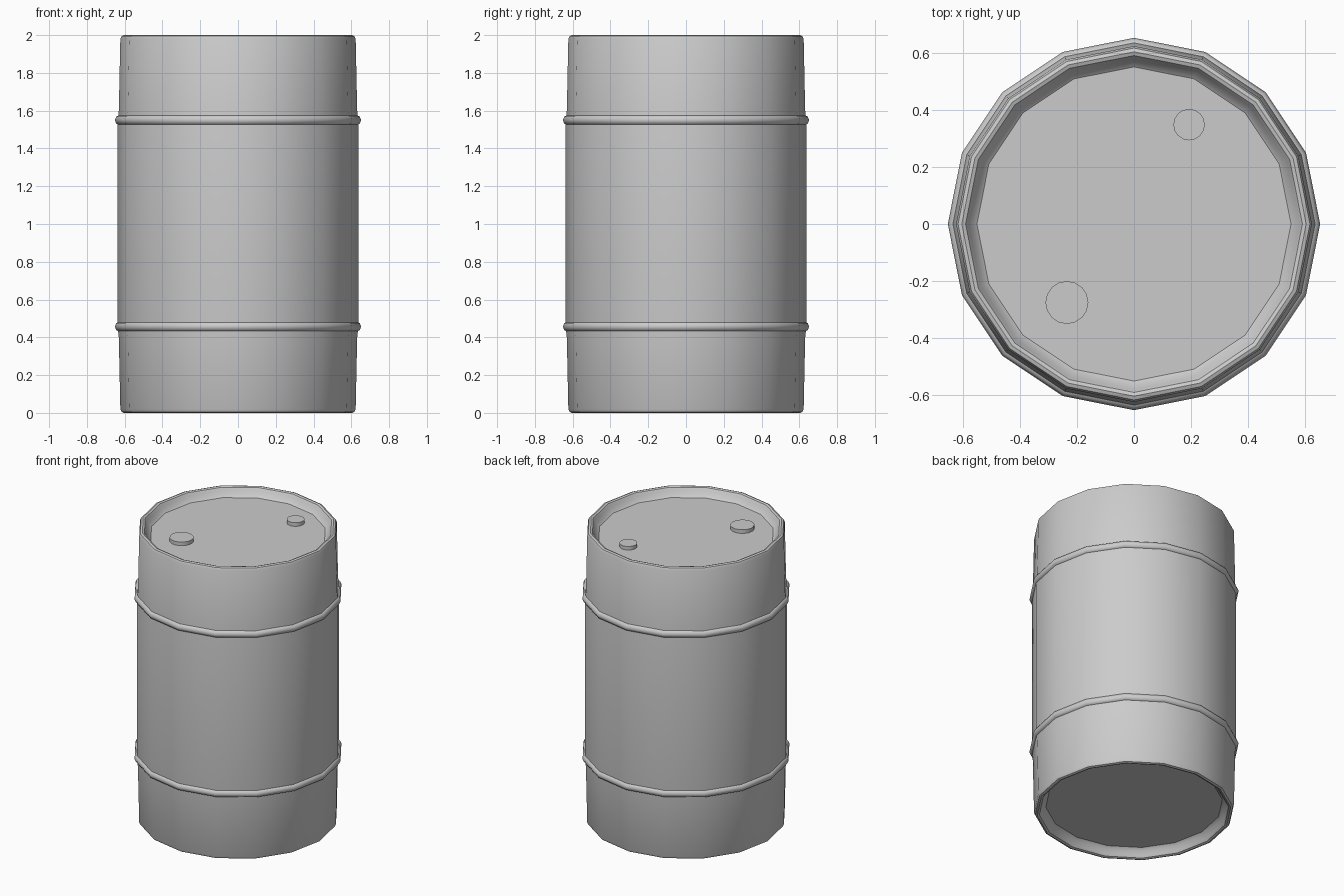
import bpy, bmesh, math
from mathutils import Vector

if "Cube" in bpy.data.objects:
    bpy.data.objects.remove(bpy.data.objects["Cube"])

def lathe(name, profile, sides, center=(0, 0), angle=35, closed=False):
    """Revolve an (r, z) profile around z; r = 0 ends are filled as caps."""
    bm = bmesh.new()
    rings = []
    for r, z in profile:
        rings.append([bm.verts.new((r * math.cos(2 * math.pi * i / sides),
                                    r * math.sin(2 * math.pi * i / sides), z))
                      for i in range(sides)])
    pairs = list(zip(rings, rings[1:]))
    if closed:
        pairs.append((rings[-1], rings[0]))
    for a, b in pairs:
        for i in range(sides):
            j = (i + 1) % sides
            bm.faces.new((a[i], a[j], b[j], b[i]))
    if not closed:
        bm.faces.new(rings[0])
        bm.faces.new(rings[-1])
    bmesh.ops.recalc_face_normals(bm, faces=bm.faces)
    mesh = bpy.data.meshes.new(name)
    bm.to_mesh(mesh)
    bm.free()
    ob = bpy.data.objects.new(name, mesh)
    ob.location = Vector((center[0], center[1], 0))
    bpy.context.collection.objects.link(ob)
    bpy.ops.object.select_all(action='DESELECT')
    ob.select_set(True)
    bpy.context.view_layer.objects.active = ob
    bpy.ops.object.shade_smooth_by_angle(angle=math.radians(angle))
    return ob

SIDES = 16

# Drum shell: upper half profile from recessed lid over the rim, mirrored below
upper = [(0.55, 1.942), (0.567, 1.955), (0.58, 1.98), (0.59, 1.995),
         (0.603, 2.0), (0.616, 1.995), (0.623, 1.98), (0.631, 1.6), (0.637, 1.55)]
profile = upper + [(r, 2 - z) for r, z in reversed(upper)]
lathe("drum_body", profile, SIDES)

# Rolling hoops
for name, z in (("lower_hoop", 0.457), ("upper_hoop", 1.55)):
    hoop = [(0.625 + 0.027 * math.cos(t * math.pi / 4),
             z + 0.027 * math.sin(t * math.pi / 4)) for t in range(8)]
    lathe(name, hoop, SIDES, angle=50, closed=True)

# Bung caps on the lid
for name, r, c in (("large_bung", 0.075, (-0.235, -0.275)),
                   ("small_bung", 0.055, (0.193, 0.348))):
    lathe(name, [(r, 1.935), (r, 1.967)], 16, c)
